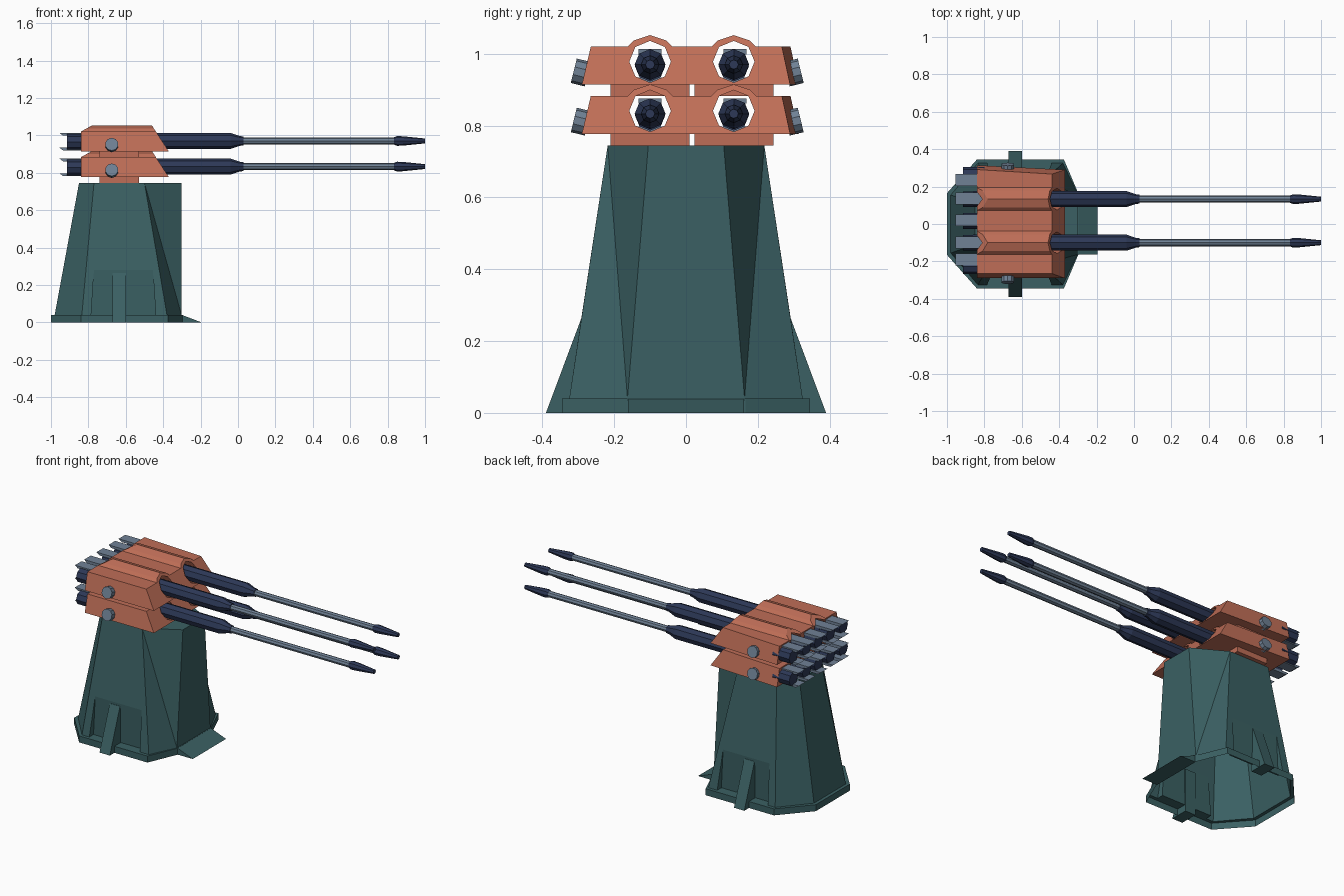
import bpy, bmesh, math
from mathutils import Matrix, Vector

if "Cube" in bpy.data.objects:
    bpy.data.objects.remove(bpy.data.objects["Cube"])

def mat(name, c):
    m = bpy.data.materials.new(name)
    m.diffuse_color = (*c, 1)
    m.use_nodes = True
    m.node_tree.nodes["Principled BSDF"].inputs["Base Color"].default_value = m.diffuse_color
    return m

TEAL = mat("dark_teal", (0.043, 0.118, 0.125))
RED = mat("brick_red", (0.52, 0.155, 0.095))
NAVY = mat("navy", (0.026, 0.04, 0.095))
STEEL = mat("blue_grey", (0.16, 0.22, 0.30))

def finish(name, bm, m):
    bmesh.ops.recalc_face_normals(bm, faces=bm.faces)
    me = bpy.data.meshes.new(name)
    bm.to_mesh(me)
    bm.free()
    me.materials.append(m)
    ob = bpy.data.objects.new(name, me)
    bpy.context.collection.objects.link(ob)
    return ob

def box(name, x, y, z, m):
    bm = bmesh.new()
    bmesh.ops.create_cube(bm, size=1)
    for v in bm.verts:
        v.co = Vector([a[0] + (c + .5) * (a[1] - a[0]) for a, c in zip((x, y, z), v.co)])
    return finish(name, bm, m)

def prism(name, a, b, m):
    """Solid between two matching polygons."""
    bm = bmesh.new()
    va = [bm.verts.new(p) for p in a]
    vb = [bm.verts.new(p) for p in b]
    bm.faces.new(va)
    bm.faces.new(vb)
    n = len(a)
    for i in range(n):
        j = (i + 1) % n
        bm.faces.new((va[i], va[j], vb[j], vb[i]))
    return finish(name, bm, m)

def turned(name, y, z, prof, m, n=8):
    """Faceted solid turned about an x-axis line; prof = (x, radius)."""
    bm = bmesh.new()
    rings = [[bm.verts.new((x, y + r * math.sin(2 * math.pi * k / n),
                            z + r * math.cos(2 * math.pi * k / n))) for k in range(n)]
             for x, r in prof]
    for a, b in zip(rings, rings[1:]):
        for k in range(n):
            bm.faces.new((a[k], a[(k + 1) % n], b[(k + 1) % n], b[k]))
    bm.faces.new(rings[0])
    bm.faces.new(rings[-1])
    return finish(name, bm, m)

# Pedestal: hollow eight-sided loft, open underneath, with side pockets
def ring(bm, half, z):
    pts = [(half[0][0], -half[0][1])] + half + [(x, -y) for x, y in half[:0:-1]]
    return [bm.verts.new((x, y, z)) for x, y in pts]

bm = bmesh.new()
plate = [(-.298, .165), (-.375, .345), (-.84, .345), (-1, .165)]
foot = [(-.302, .163), (-.38, .325), (-.835, .325), (-.98, .155)]
top = [(-.302, .105), (-.50, .218), (-.77, .218), (-.85, .11)]
rings = [ring(bm, plate, 0), ring(bm, plate, .04), ring(bm, foot, .04), ring(bm, top, .745)]
for lv in range(3):
    a, b = rings[lv], rings[lv + 1]
    for i in range(8):
        j = (i + 1) % 8
        if lv == 2 and i in (1, 7):      # twisted front corners
            fr, sd = (1, 2) if i == 1 else (0, 7)
            bm.faces.new((a[fr], a[sd], b[sd]))
            bm.faces.new((a[fr], b[sd], b[fr]))
        elif lv == 2 and i in (2, 6):    # sides with pocket notch
            s = 1 if i == 2 else -1
            f, r = (2, 3) if s == 1 else (7, 6)
            yi = .289
            p = [bm.verts.new(c) for c in ((-.44, s * .325, .04), (-.455, s * yi, .28),
                                           (-.77, s * yi, .28), (-.785, s * .325, .04))]
            q = [bm.verts.new((x, s * (yi - .005), .04)) for x in (-.44, -.785)]
            bm.faces.new((a[f], *p, a[r], b[r], b[f]))
            bm.faces.new((p[1], p[2], q[1], q[0]))
            bm.faces.new((p[0], p[1], q[0]))
            bm.faces.new((p[3], p[2], q[1]))
            bm.faces.new((p[0], q[0], q[1], p[3]))
        else:
            bm.faces.new((a[i], a[j], b[j], b[i]))
bm.faces.new(rings[3])
finish("pedestal", bm, TEAL)

# Front toe ramp and side buttress fins
toe = [(-.30, 0), (-.195, 0), (-.30, .04)]
prism("toe_ramp", [(x, -.162, z) for x, z in toe], [(x, .162, z) for x, z in toe], TEAL)
for s in (-1, 1):
    fin = [(s * .28, 0), (s * .39, 0), (s * .291, .265), (s * .28, .265)]
    prism("side_buttress", [(-.67, y, z) for y, z in fin], [(-.60, y, z) for y, z in fin], TEAL)

GUN_Y = (-.10, .133)

def tier(name, dz):
    # Housing with a raised hump over each gun (z relative to the upper tier)
    sec = [(.29, .914), (.267, 1.02)]
    for g in reversed(GUN_Y):
        sec += [(g + .062, 1.02), (g + .045, 1.037), (g, 1.052), (g - .045, 1.037), (g - .062, 1.02)]
    sec += [(-.265, 1.02), (-.29, .914)]
    front = [(-.37 - (z - .914) * .65, y, z + dz) for y, z in sec]
    back = [(-.84 + max(0, z - 1.02) * 1.8, y + (.024 if y > .25 else 0), z + dz) for y, z in sec]
    house = prism(name + "_housing", front, back, RED)
    # Tunnels through the housing
    for g in GUN_Y:
        cut = turned("bore_cutter", g, .978 + dz, [(-1, .058), (-.2, .058)], RED)
        cut.hide_render = True
        md = house.modifiers.new("bore", 'BOOLEAN')
        md.operation, md.solver, md.object = 'DIFFERENCE', 'EXACT', cut
        bpy.context.view_layer.objects.active = house
        bpy.ops.object.modifier_apply(modifier=md.name)
        bpy.data.objects.remove(cut)
    # Guns
    zc = .97 + dz
    for g in GUN_Y:
        turned(name + "_jacket", g, zc, [(-.86, .043), (-.04, .043), (.01, .026), (.03, .024)], NAVY)
        turned(name + "_barrel", g, zc, [(.02, .019), (.85, .019)], STEEL)
        turned(name + "_muzzle", g, zc, [(.835, .02), (.85, .026), (.88, .025), (1.0, .013)], NAVY)
        box(name + "_mount", (-.74, -.53), (g - .11, g + .11), (.882 + dz, .916 + dz), RED)
    # Breech cylinders with steel tabs above and below
    for y, ty, x1 in ((-.226, -.19, -.84), (-.10, -.10, -.785), (.0165, .02, -.84),
                      (.133, .137, -.785), (.262, .235, -.84)):
        turned(name + "_breech", y, .965 + dz, [(-.915, .042), (-.80, .042)], NAVY)
        for zt, zb, xe in ((1.013, .998, x1), (.934, .919, -.84)):
            prof = [(-.955, zt), (xe, zt), (xe, zb), (-.935, zb)]
            prism(name + "_breech_tab", [(x, ty - .032, z + dz) for x, z in prof],
                  [(x, ty + .032, z + dz) for x, z in prof], STEEL)
    # Tilted side pivots
    for s in (-1, 1):
        bm = bmesh.new()
        tilt = Matrix.Rotation(-s * (math.pi / 2 - .24), 4, 'X')
        yc = .300 if s > 0 else -.293
        bmesh.ops.create_cone(bm, cap_ends=True, segments=10, radius1=.035, radius2=.035, depth=.04,
                              matrix=Matrix.Translation((-.675, yc, .948 + dz)) @ tilt)
        finish(name + "_pivot", bm, STEEL)

tier("upper", 0)
tier("lower", -.137)
